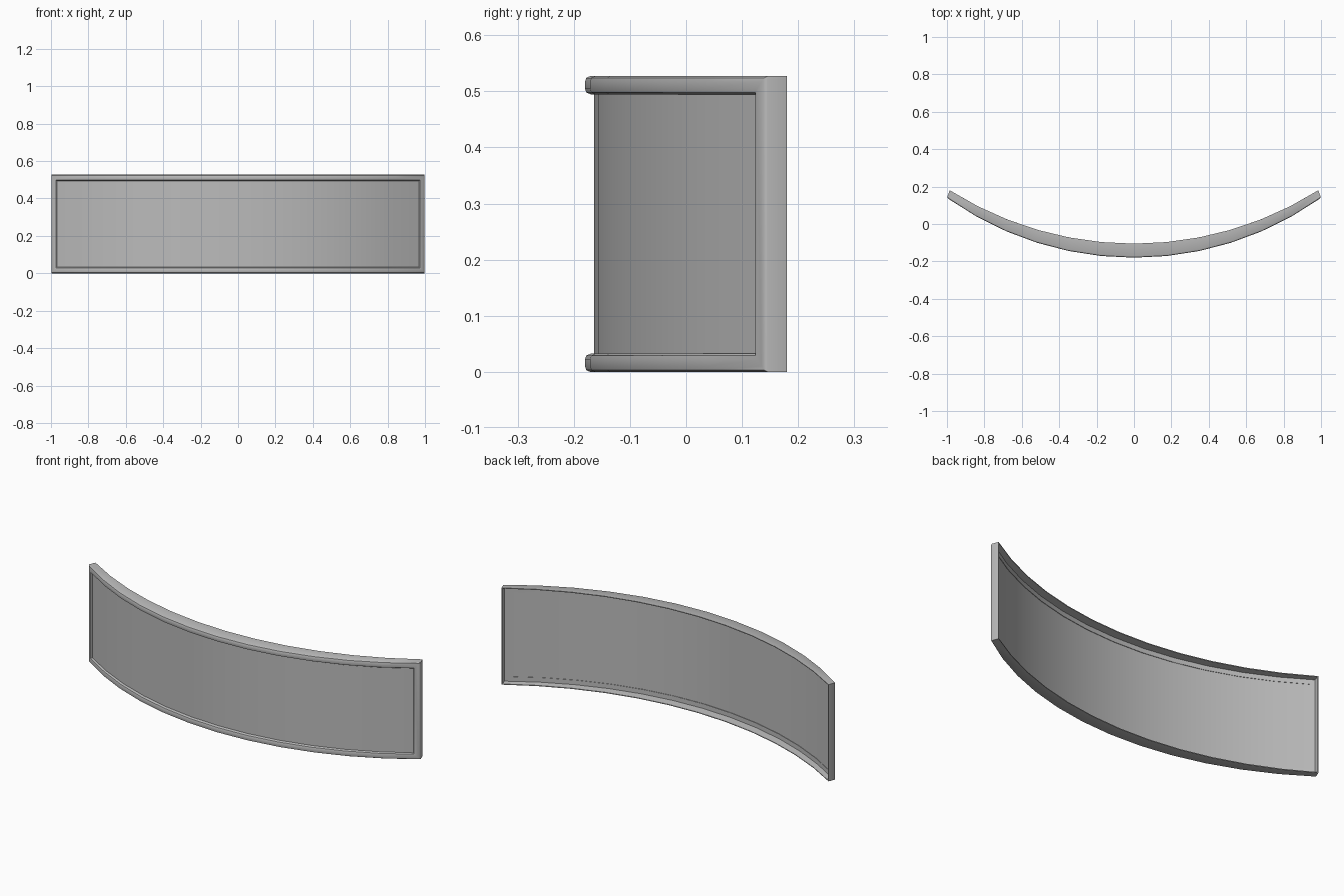
import bpy, bmesh, math
from mathutils import Vector

cube = bpy.data.objects.get("Cube")
if cube:
    bpy.data.objects.remove(cube)

HEIGHT = 0.527
SEGMENTS = 12
FRONT = (1.72, 1.0, -0.18)     # radius, half width, nearest y
BACK = (1.844, 0.985, -0.105)

grey = bpy.data.materials.new("plain_grey")
grey.use_nodes = True
grey.diffuse_color = (0.5, 0.5, 0.5, 1)
grey.node_tree.nodes["Principled BSDF"].inputs["Base Color"].default_value = (0.5, 0.5, 0.5, 1)


def arc(shape, u):
    radius, half, near = shape
    a = u * math.asin(half / radius)
    return Vector((radius * math.sin(a), near + radius * (1 - math.cos(a)), 0))


def bend(u, depth, z):
    """Point on the curved slab; depth 0 is the front arc, 1 the back arc."""
    p = arc(FRONT, u).lerp(arc(BACK, u), depth)
    p.z = z
    return p


def border(bm, inset, depth):
    """Closed loop around the slab, inset from its outline."""
    us = [(1 - inset) * (2 * i / SEGMENTS - 1) for i in range(SEGMENTS + 1)]
    low = [bm.verts.new(bend(u, depth, inset)) for u in us]
    high = [bm.verts.new(bend(u, depth, HEIGHT - inset)) for u in us]
    return low + high[::-1]


def bridge(bm, a, b):
    n = len(a)
    for i in range(n):
        j = (i + 1) % n
        bm.faces.new((a[i], a[j], b[j], b[i]))


def fill(bm, loop):
    n = len(loop)
    for i in range(SEGMENTS):
        bm.faces.new((loop[i], loop[i + 1], loop[n - 2 - i], loop[n - 1 - i]))


def finish(bm, name):
    bmesh.ops.recalc_face_normals(bm, faces=bm.faces)
    mesh = bpy.data.meshes.new(name)
    bm.to_mesh(mesh)
    bm.free()
    mesh.materials.append(grey)
    obj = bpy.data.objects.new(name, mesh)
    bpy.context.collection.objects.link(obj)
    bpy.ops.object.select_all(action='DESELECT')
    obj.select_set(True)
    bpy.context.view_layer.objects.active = obj
    bpy.ops.object.shade_smooth_by_angle(angle=math.radians(35))


# Frame: rounded front moulding with a thin lip running to the back
profile = [(0, 0.12), (0.003, 0.03), (0.01, 0), (0.022, 0), (0.029, 0.03),
           (0.033, 0.15), (0.033, 0.42), (0.008, 0.42), (0.004, 1), (0, 1)]
bm = bmesh.new()
loops = [border(bm, *point) for point in profile]
for k, loop in enumerate(loops):
    bridge(bm, loop, loops[(k + 1) % len(loops)])
finish(bm, "curved_frame")

# Panel: thin curved sheet set into the frame
bm = bmesh.new()
front, back = border(bm, 0.03, 0.21), border(bm, 0.03, 0.38)
bridge(bm, front, back)
fill(bm, front)
fill(bm, back)
finish(bm, "curved_panel")
